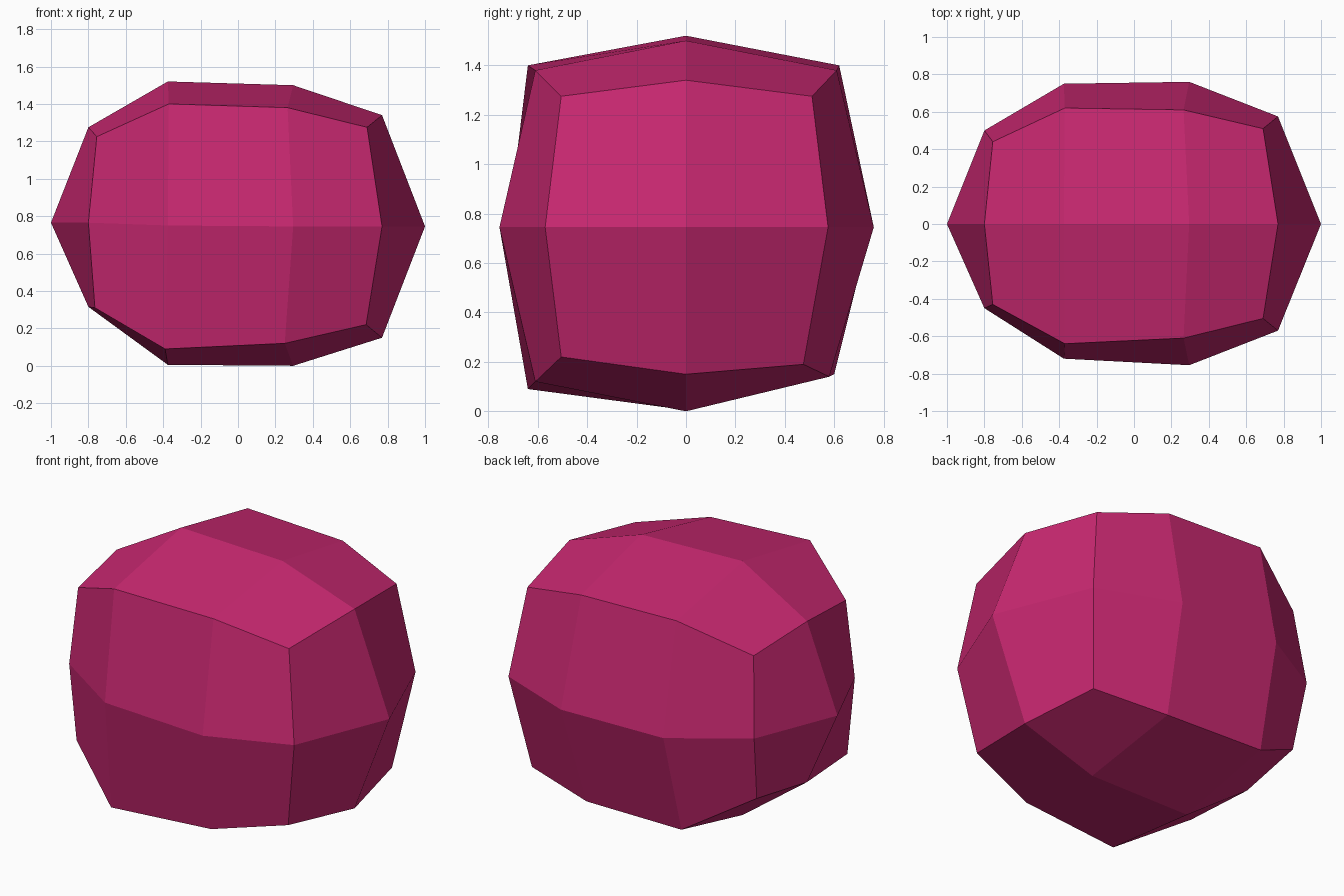
import bpy
import bmesh

default_cube = bpy.data.objects.get("Cube")
if default_cube:
    bpy.data.objects.remove(default_cube, do_unlink=True)


def make_material(name, colour):
    material = bpy.data.materials.new(name)
    material.use_nodes = True
    material.diffuse_color = colour
    shader = material.node_tree.nodes["Principled BSDF"]
    shader.inputs["Base Color"].default_value = colour
    return material


def ring_points(x_mid, x_upper, x_lower, mids, corners):
    """Eight points around one cross-section, corners and edge middles in turn."""
    front, back, bottom, top, side_height = mids
    front_top, back_top, back_bottom, front_bottom = corners
    return [
        (x_upper, *front_top), (x_mid, 0, top),
        (x_upper, *back_top), (x_mid, back, side_height),
        (x_lower, *back_bottom), (x_mid, 0, bottom),
        (x_lower, *front_bottom), (x_mid, front, side_height),
    ]


# Cross-sections along the length of the boulder, from -x to +x
sections = [
    ring_points(-.80, -.755, -.765, (-.45, .50, .315, 1.275, .765),
                ((-.43, 1.225), (.44, 1.225), (.425, .37), (-.43, .31))),
    ring_points(-.375, -.37, -.39, (-.72, .75, .005, 1.52, .75),
                ((-.64, 1.4), (.62, 1.4), (.60, .15), (-.64, .09))),
    ring_points(.295, .265, .25, (-.755, .76, 0, 1.5, .745),
                ((-.61, 1.38), (.61, 1.38), (.58, .14), (-.61, .12))),
    ring_points(.77, .69, .685, (-.57, .575, .15, 1.34, .745),
                ((-.505, 1.275), (.51, 1.275), (.475, .19), (-.505, .22))),
]
end_points = [(-1, 0, .765), (1, 0, .745)]

bm = bmesh.new()
rings = [[bm.verts.new(point) for point in section] for section in sections]

# Sides: bands of quads between neighbouring sections
for ring, following in zip(rings, rings[1:]):
    for i in range(len(ring)):
        j = (i + 1) % len(ring)
        bm.faces.new((ring[i], ring[j], following[j], following[i]))

# Pointed ends: four quads meeting at a central point
for ring, point in zip((rings[0], rings[-1]), end_points):
    centre = bm.verts.new(point)
    for i in range(0, len(ring), 2):
        bm.faces.new((ring[i - 1], ring[i], ring[i + 1], centre))

bmesh.ops.recalc_face_normals(bm, faces=bm.faces[:])
mesh = bpy.data.meshes.new("boulder")
bm.to_mesh(mesh)
bm.free()

# Flat-shaded single-colour body
mesh.materials.append(make_material("raspberry pink", (.58, .021, .163, 1)))
boulder = bpy.data.objects.new("boulder", mesh)
bpy.context.collection.objects.link(boulder)
